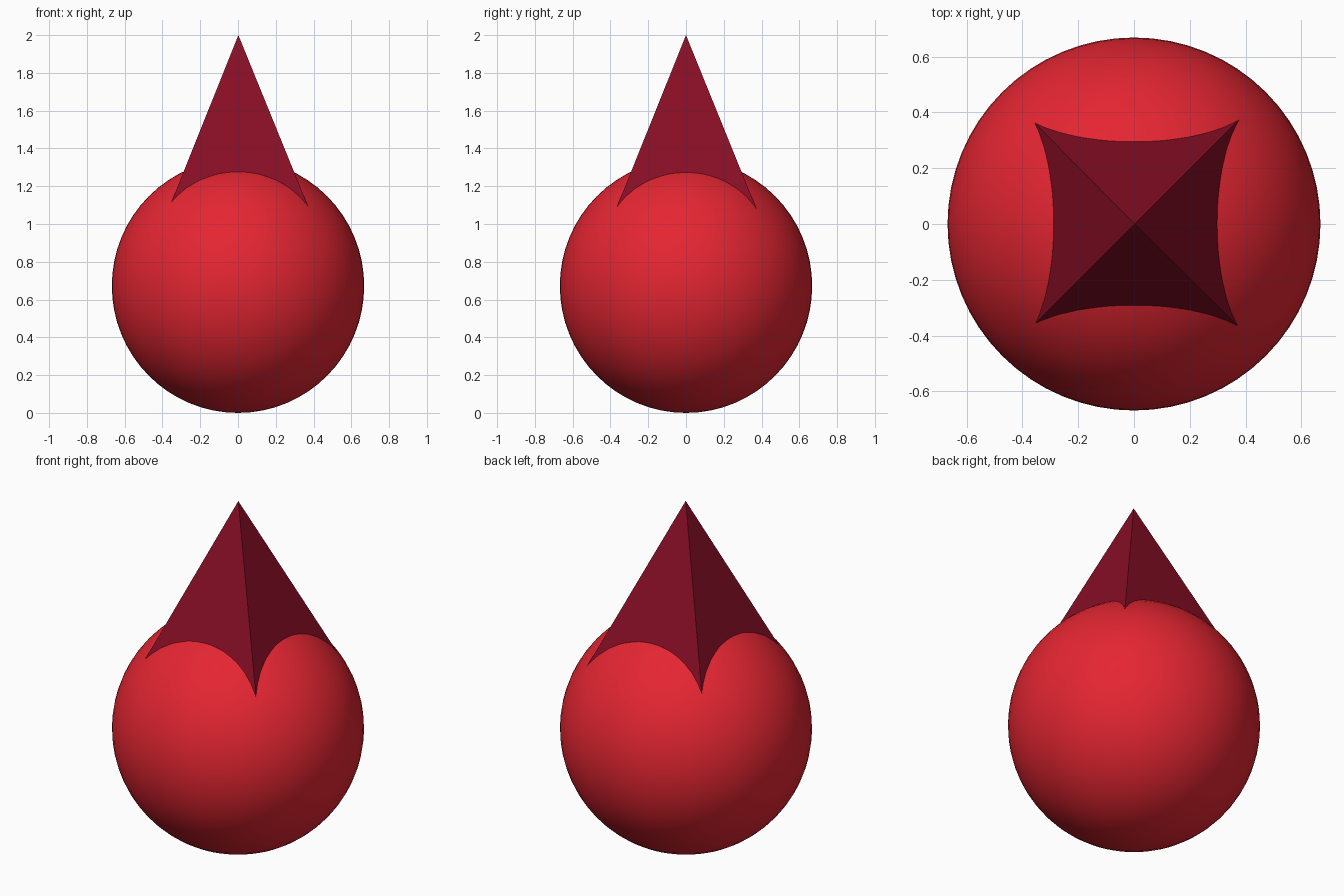
import bpy
import bmesh
from mathutils import Matrix, Vector

cube = bpy.data.objects.get("Cube")
if cube:
    bpy.data.objects.remove(cube, do_unlink=True)


def make_material(name, rgb):
    mat = bpy.data.materials.new(name)
    mat.use_nodes = True
    mat.diffuse_color = (*rgb, 1)
    mat.node_tree.nodes["Principled BSDF"].inputs["Base Color"].default_value = (*rgb, 1)
    return mat


def add_object(name, bm, mat, smooth):
    mesh = bpy.data.meshes.new(name)
    for face in bm.faces:
        face.smooth = smooth
    bm.to_mesh(mesh)
    bm.free()
    mesh.materials.append(mat)
    obj = bpy.data.objects.new(name, mesh)
    bpy.context.collection.objects.link(obj)
    return obj


bright_red = make_material("bright red", (0.78, 0.019, 0.032))
dark_crimson = make_material("dark crimson", (0.245, 0.0045, 0.0185))

# Round body
radius, half_height = 0.668, 0.672
bm = bmesh.new()
bmesh.ops.create_uvsphere(bm, u_segments=64, v_segments=32, radius=1)
bmesh.ops.transform(
    bm, verts=bm.verts,
    matrix=Matrix.Translation((0, 0, half_height))
    @ Matrix.Diagonal((radius, radius, half_height, 1)))
add_object("round_body", bm, bright_red, True)

# Four-sided spike, leaning very slightly, with its base sunk in the body
apex = Vector((0.002, 0, 2))
base_z, half_width = 1.0, 0.404
bm = bmesh.new()
tip = bm.verts.new(apex)
corners = [bm.verts.new((0.005 + sx * half_width, 0.002 + sy * half_width, base_z))
           for sx, sy in ((-1, -1), (1, -1), (1, 1), (-1, 1))]
for i, corner in enumerate(corners):
    bm.faces.new((corner, corners[(i + 1) % 4], tip))
bm.faces.new(corners[::-1])
add_object("pyramid_spike", bm, dark_crimson, False)
